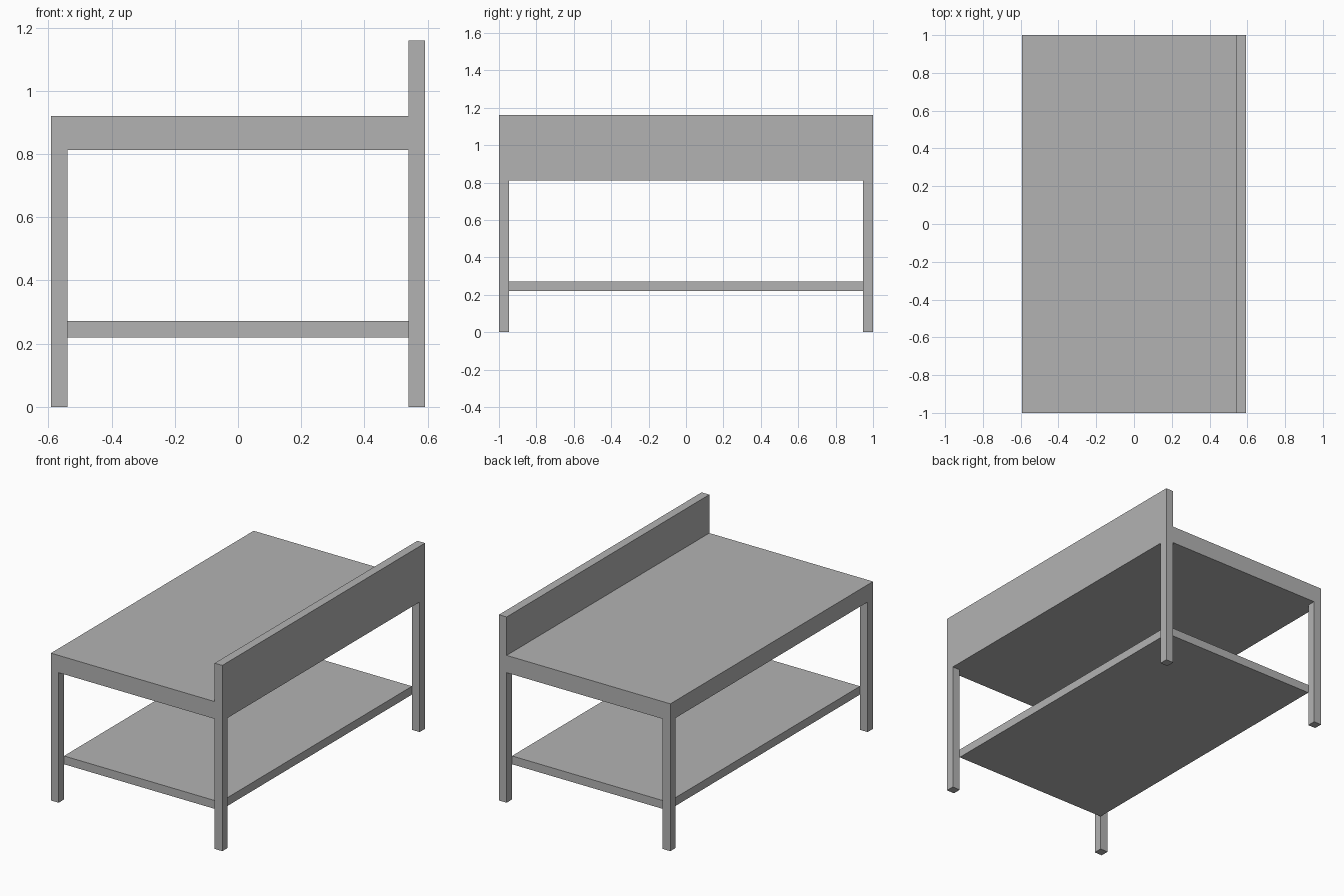
import bpy
import bmesh

if "Cube" in bpy.data.objects:
    bpy.data.objects.remove(bpy.data.objects["Cube"])

grey = bpy.data.materials.new("plain grey")
grey.diffuse_color = (0.45, 0.45, 0.45, 1)
grey.use_nodes = True
grey.node_tree.nodes["Principled BSDF"].inputs["Base Color"].default_value = grey.diffuse_color

X, Y = 0.592, 1.0      # half width and half length
LEG = 0.053            # leg and backsplash thickness
UNDER, TOP, SPLASH = 0.812, 0.92, 1.16


def extrude_profile(name, points, direction, offset):
    """Solid made by sweeping a closed flat outline along a direction."""
    bm = bmesh.new()
    face = bm.faces.new([bm.verts.new(p) for p in points])
    swept = bmesh.ops.extrude_face_region(bm, geom=[face])["geom"]
    verts = [v for v in swept if isinstance(v, bmesh.types.BMVert)]
    bmesh.ops.translate(bm, verts=verts, vec=[c * offset for c in direction])
    bmesh.ops.recalc_face_normals(bm, faces=bm.faces)
    mesh = bpy.data.meshes.new(name)
    bm.to_mesh(mesh)
    bm.free()
    mesh.materials.append(grey)
    obj = bpy.data.objects.new(name, mesh)
    bpy.context.collection.objects.link(obj)
    return obj


def box(name, x0, x1, y0, y1, z0, z1):
    base = [(x0, y0, z0), (x1, y0, z0), (x1, y1, z0), (x0, y1, z0)]
    return extrude_profile(name, base, (0, 0, 1), z1 - z0)


# Worktop and raised backsplash as one L-shaped section
section = [(-X, UNDER), (X, UNDER), (X, SPLASH), (X - LEG, SPLASH),
           (X - LEG, TOP), (-X, TOP)]
extrude_profile("worktop_with_backsplash", [(x, -Y, z) for x, z in section],
                (0, 1, 0), 2 * Y)

# Four square legs, flush with the outer corners
for side, x in (("left", -X), ("right", X - LEG)):
    for end, y in (("front", -Y), ("back", Y - LEG)):
        box(f"{end}_{side}_leg", x, x + LEG, y, y + LEG, 0, UNDER)

# Lower shelf held between the inner corners of the legs
box("lower_shelf", LEG - X, X - LEG, LEG - Y, Y - LEG, 0.22, 0.272)
